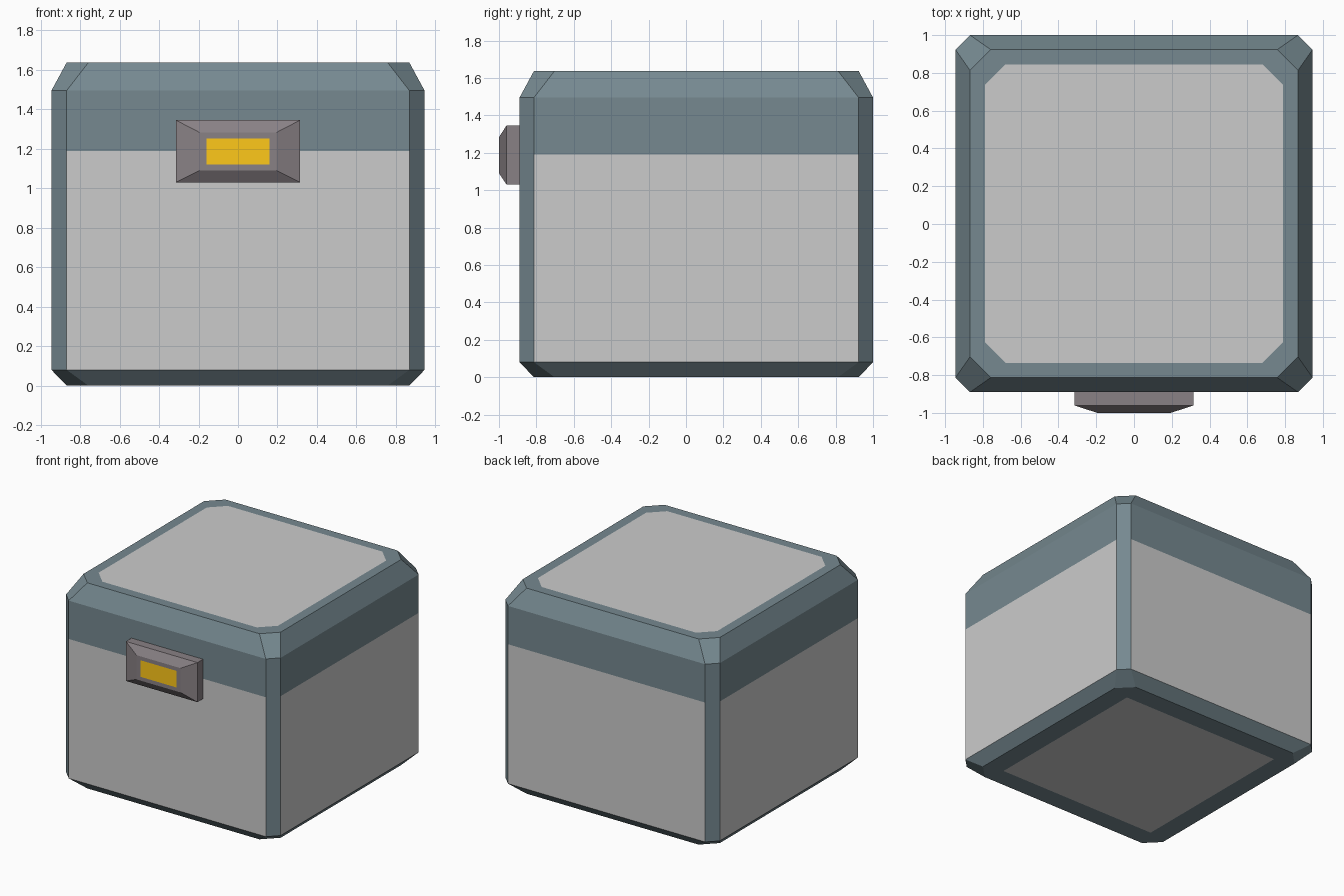
import bpy, bmesh

if "Cube" in bpy.data.objects:
    bpy.data.objects.remove(bpy.data.objects["Cube"])

CY = 0.055  # centre of the square box in y (the latch sticks out in front)


def material(name, rgb):
    m = bpy.data.materials.new(name)
    m.diffuse_color = (*rgb, 1)
    m.use_nodes = True
    m.node_tree.nodes["Principled BSDF"].inputs["Base Color"].default_value = m.diffuse_color
    return m


GREY = material("light_grey", (0.76, 0.76, 0.76))
TEAL = material("slate_teal", (0.18, 0.25, 0.28))
IRON = material("latch_grey", (0.25, 0.22, 0.235))
GOLD = material("gold", (1.0, 0.58, 0.01))


def octagon(r, cut, z):
    """Square ring of half width r with cut corners, counter-clockwise."""
    s = r - cut
    pts = [(-s, -r), (s, -r), (r, -s), (r, s), (s, r), (-s, r), (-r, s), (-r, -s)]
    return [(x, y + CY, z) for x, y in pts]


def rectangle(hx, z0, z1, y):
    return [(-hx, y, z0), (hx, y, z0), (hx, y, z1), (-hx, y, z1)]


def loft(name, rings, mats, start=None, end=None, panel=None):
    """Skin rings in order; start/end are cap materials, panel is the
    ring step whose long sides use the second material."""
    bm = bmesh.new()
    loops = [[bm.verts.new(p) for p in ring] for ring in rings]
    n = len(rings[0])
    for k, (a, b) in enumerate(zip(loops, loops[1:])):
        for i in range(n):
            j = (i + 1) % n
            f = bm.faces.new((a[i], a[j], b[j], b[i]))
            f.material_index = 1 if k == panel and i % 2 == 0 else 0
    if start is not None:
        bm.faces.new(loops[0][::-1]).material_index = start
    if end is not None:
        bm.faces.new(loops[-1]).material_index = end
    bmesh.ops.remove_doubles(bm, verts=bm.verts, dist=0.0001)
    me = bpy.data.meshes.new(name)
    bm.to_mesh(me)
    bm.free()
    for m in mats:
        me.materials.append(m)
    ob = bpy.data.objects.new(name, me)
    bpy.context.collection.objects.link(ob)
    return ob


# Chest body: square bottom panel, bevelled foot, grey sides, teal corner posts
loft("chest_body",
     [octagon(0.71, 0, 0), octagon(0.868, 0.11, 0),
      octagon(0.945, 0.077, 0.08), octagon(0.945, 0.077, 1.19)],
     [TEAL, GREY], start=1, panel=2)

# Lid: teal band, sloped rim, grey top panel
loft("chest_lid",
     [octagon(0.945, 0.077, 1.19), octagon(0.945, 0.077, 1.495),
      octagon(0.868, 0.11, 1.637), octagon(0.79, 0.11, 1.637)],
     [TEAL, GREY], end=1)

# Latch: bevelled plate with a flush gold window
loft("latch",
     [rectangle(0.315, 1.03, 1.345, -0.885), rectangle(0.315, 1.03, 1.345, -0.96),
      rectangle(0.195, 1.09, 1.283, -1.0), rectangle(0.16, 1.12, 1.252, -1.0)],
     [IRON, GOLD], end=1)
